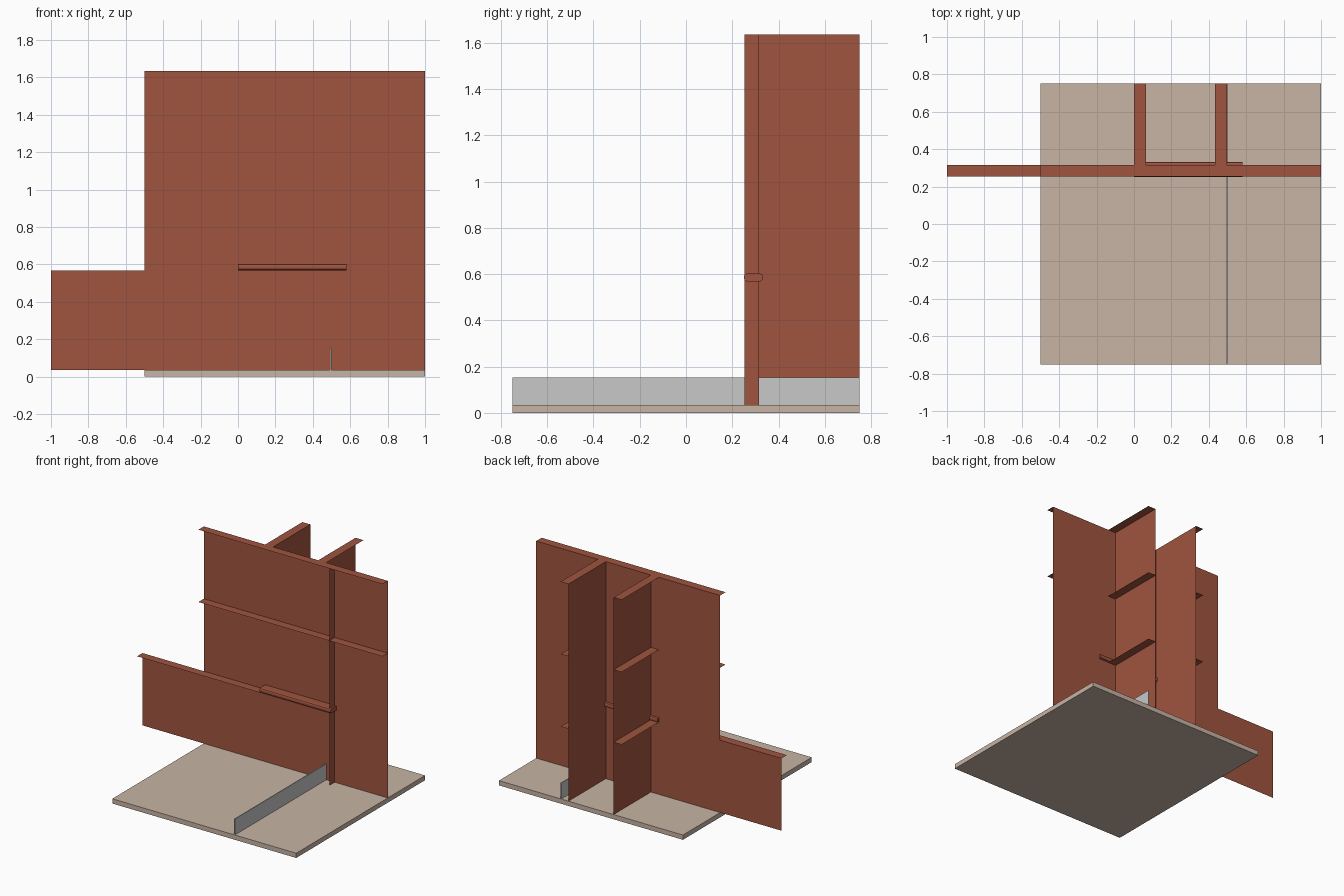
import bpy, bmesh

if "Cube" in bpy.data.objects:
    bpy.data.objects.remove(bpy.data.objects["Cube"])


def material(name, rgb):
    m = bpy.data.materials.new(name)
    m.diffuse_color = (*rgb, 1)
    m.use_nodes = True
    m.node_tree.nodes["Principled BSDF"].inputs["Base Color"].default_value = m.diffuse_color
    return m


BRICK = material("brick red", (0.352, 0.089, 0.050))
SAND = material("sand floor", (0.578, 0.456, 0.376))
GREY = material("light grey", (0.578, 0.578, 0.578))


def finish(name, bm, mat):
    me = bpy.data.meshes.new(name)
    bm.to_mesh(me)
    bm.free()
    me.materials.append(mat)
    ob = bpy.data.objects.new(name, me)
    bpy.context.collection.objects.link(ob)
    return ob


def box(name, lo, hi, mat, bevel=0):
    bm = bmesh.new()
    bmesh.ops.create_cube(bm, size=1)
    for v in bm.verts:
        v.co = [l + (c + 0.5) * (h - l) for c, l, h in zip(v.co, lo, hi)]
    if bevel:
        edges = [e for e in bm.edges if abs(e.verts[0].co.x - e.verts[1].co.x) > 0.1]
        bmesh.ops.bevel(bm, geom=edges, offset=bevel, segments=2, profile=0.5, affect='EDGES')
    return finish(name, bm, mat)


def sheets(name, rects, mat):
    """Thin sheets; each rect is (lo, hi), flat along one axis."""
    bm = bmesh.new()
    for lo, hi in rects:
        flat = [i for i in range(3) if lo[i] == hi[i]][0]
        a, b = [i for i in range(3) if i != flat]
        verts = []
        for s, t in ((0, 0), (1, 0), (1, 1), (0, 1)):
            p = list(lo)
            p[a], p[b] = (lo, hi)[s][a], (lo, hi)[t][b]
            verts.append(bm.verts.new(p))
        bm.faces.new(verts)
    return finish(name, bm, mat)


FLOOR = 0.035
LEVELS = (0.568, 1.102, 1.635)
TOP = LEVELS[-1]
FRONT, BACK = 0.253, 0.316
END = 0.567

# floor slab
box("floor_slab", (-0.5, -0.75, 0), (1, 0.75, FLOOR), SAND)

# main wall, with a low extension on the left
sheets("main_wall", [((-0.5, BACK, FLOOR), (1, BACK, TOP)),
                     ((-1, BACK, FLOOR), (-0.5, BACK, LEVELS[0]))], BRICK)

# ledges along the front of the main wall
spans = ((-1, END), (-0.5, 1), (-0.5, 1))
sheets("main_wall_ledges", [((a, FRONT, z), (b, BACK, z))
                            for (a, b), z in zip(spans, LEVELS)], BRICK)

# upright end strip on the front of the main wall
sheets("wall_end_strip", [((END, FRONT, FLOOR), (END, BACK, TOP))], BRICK)

# two rear walls, ledges turned away from each other
for name, x, edge in (("left", 0.065, 0.0), ("right", 0.433, 0.498)):
    sheets(name + "_rear_wall", [((x, BACK, FLOOR), (x, 0.75, TOP))], BRICK)
    sheets(name + "_rear_ledges", [((min(x, edge), BACK, z), (max(x, edge), 0.75, z))
                                   for z in LEVELS], BRICK)

# rounded rail through the wall
rail = box("rail", (0, 0.251, 0.569), (0.58, 0.332, 0.602), BRICK, bevel=0.011)

# low grey divider in sections along the floor
cuts = (-0.75, -0.25, 0, 0.25, 0.75)
for i, (a, b) in enumerate(zip(cuts, cuts[1:])):
    box(f"divider_{i + 1}", (0.492, a, FLOOR), (0.499, b, 0.152), GREY)
